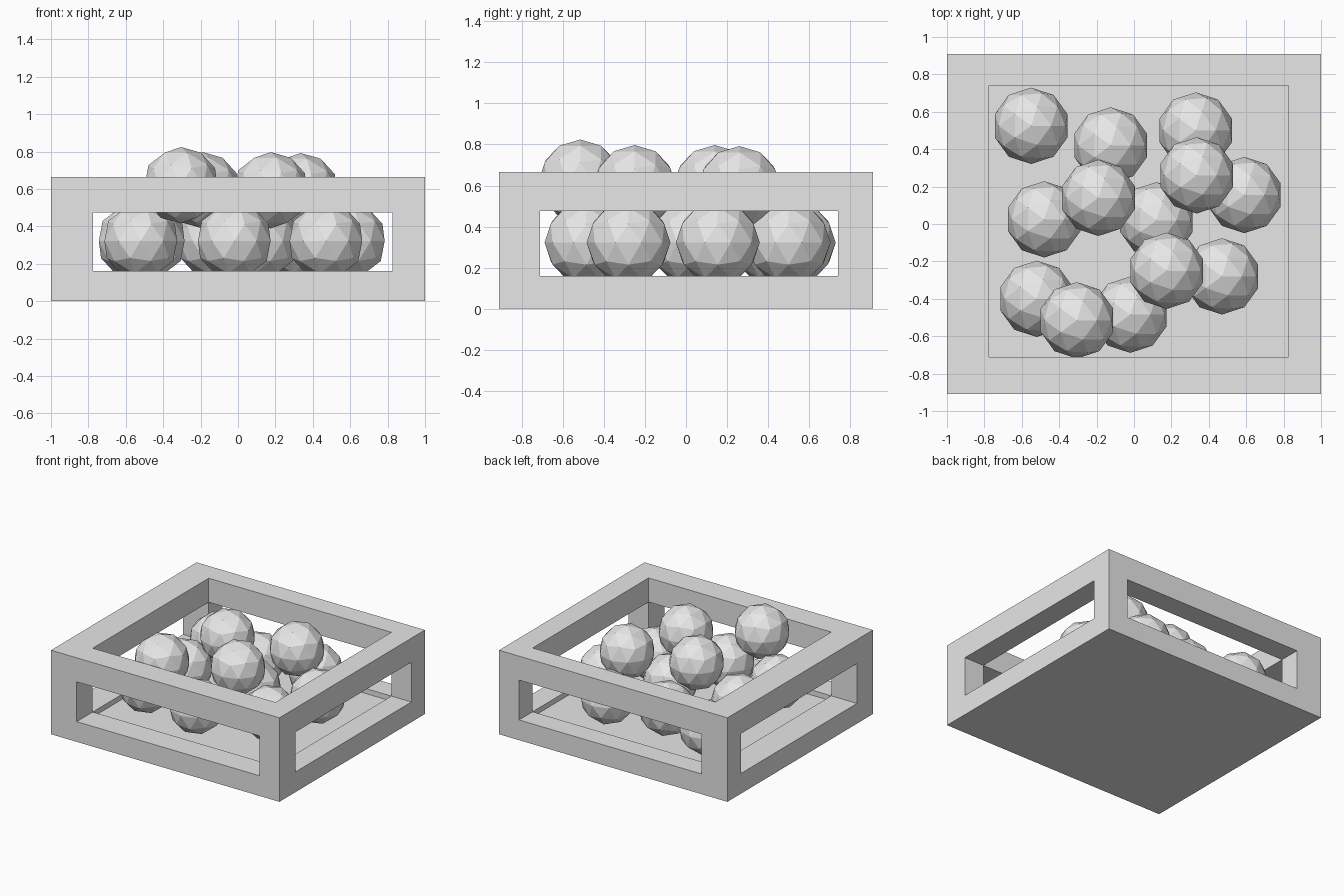
import bpy, bmesh
from itertools import product

cube = bpy.data.objects.get("Cube")
if cube:
    bpy.data.objects.remove(cube, do_unlink=True)

# One plain grey for everything
grey = bpy.data.materials.new("light grey")
grey.use_nodes = True
colour = (0.8, 0.8, 0.8, 1)
grey.diffuse_color = colour
grey.node_tree.nodes["Principled BSDF"].inputs["Base Color"].default_value = colour


def add_object(name, bm, location=(0, 0, 0)):
    mesh = bpy.data.meshes.new(name)
    bm.to_mesh(mesh)
    bm.free()
    mesh.materials.append(grey)
    obj = bpy.data.objects.new(name, mesh)
    obj.location = location
    bpy.context.collection.objects.link(obj)


# Open crate: outer and inner wall lines, then floor, sill, window top and rim
STEPS = ((-1, -0.775, 0.825, 1),
         (-0.91, -0.71, 0.74, 0.91),
         (0, 0.12, 0.16, 0.475, 0.665))


def solid(cell):
    i, j, k = cell
    if not (0 <= i < 3 and 0 <= j < 3 and 0 <= k < 4):
        return False
    if k == 0:                       # floor slab
        return True
    if k == 2:                       # corner posts between the windows
        return i != 1 and j != 1
    return not (i == 1 and j == 1)   # sill and top rails


bm = bmesh.new()
for cell in product(range(3), range(3), range(4)):
    if not solid(cell):
        continue
    for axis, side in product(range(3), (0, 1)):
        beside = list(cell)
        beside[axis] += 2 * side - 1
        if solid(beside):
            continue
        corners = []
        for a, b in ((0, 0), (1, 0), (1, 1), (0, 1)):
            p = list(cell)
            p[axis] += side
            p[(axis + 1) % 3] += a
            p[(axis + 2) % 3] += b
            corners.append(bm.verts.new([STEPS[n][p[n]] for n in range(3)]))
        bm.faces.new(corners if side else corners[::-1])
bmesh.ops.remove_doubles(bm, verts=bm.verts, dist=0.0001)
add_object("open_crate", bm)

# Faceted balls: a layer on the floor and four stacked on top
LOWER = ((-0.55, 0.525), (-0.125, 0.42), (0.33, 0.5), (0.59, 0.155),
         (-0.48, 0.025), (0.12, 0.02), (-0.52, -0.40), (-0.02, -0.485),
         (0.47, -0.28))
UPPER = ((-0.305, -0.515, 0.62), (0.175, -0.25, 0.593),
         (-0.19, 0.14, 0.593), (0.335, 0.26, 0.588))
balls = [(x, y, 0.322) for x, y in LOWER] + list(UPPER)
for n, place in enumerate(balls, 1):
    bm = bmesh.new()
    bmesh.ops.create_icosphere(bm, subdivisions=2, radius=0.204)
    add_object(f"ball_{n}", bm, place)
